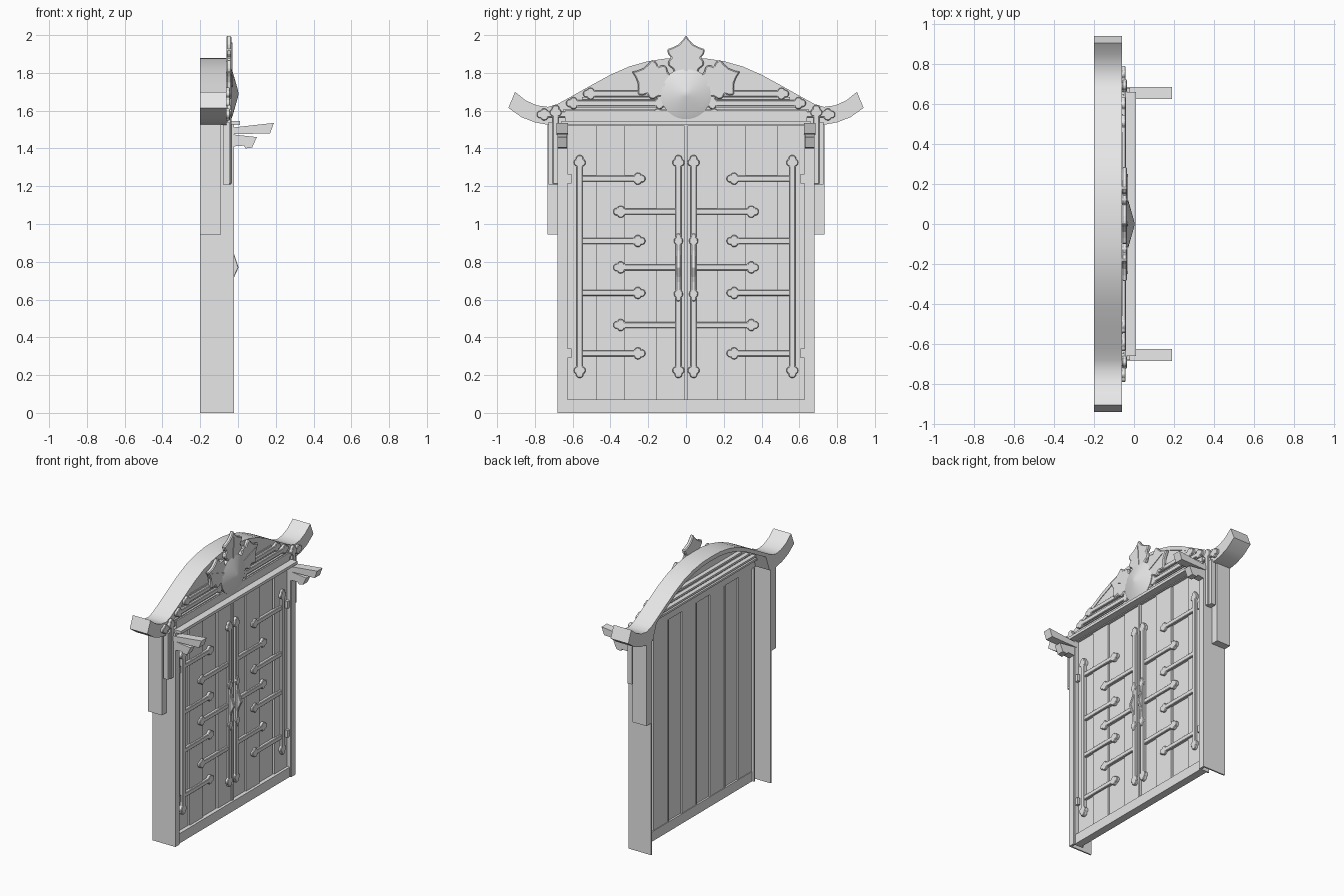
import bpy, bmesh, math
from mathutils import Vector, Matrix

old = bpy.data.objects.get("Cube")
if old:
    bpy.data.objects.remove(old, do_unlink=True)

GREY = (0.8, 0.8, 0.8, 1)
mat = bpy.data.materials.new("plain grey")
mat.use_nodes = True
mat.diffuse_color = GREY
mat.node_tree.nodes["Principled BSDF"].inputs["Base Color"].default_value = GREY


def finish(name, bm, bevel=0, smooth=False):
    bmesh.ops.recalc_face_normals(bm, faces=bm.faces)
    mesh = bpy.data.meshes.new(name)
    bm.to_mesh(mesh)
    bm.free()
    mesh.materials.append(mat)
    ob = bpy.data.objects.new(name, mesh)
    bpy.context.scene.collection.objects.link(ob)
    if bevel:
        mod = ob.modifiers.new("edge", "BEVEL")
        mod.width, mod.segments = bevel, 1
    if smooth:
        bpy.ops.object.select_all(action="DESELECT")
        ob.select_set(True)
        bpy.context.view_layer.objects.active = ob
        bpy.ops.object.shade_smooth_by_angle(angle=math.radians(35))
    return ob


def prism(name, outline, lo, hi, axis="x", **kw):
    """Extrude a (y, z) outline along x, or an (x, z) outline along y."""
    bm = bmesh.new()
    place = (lambda a, b: (lo, a, b)) if axis == "x" else (lambda a, b: (a, lo, b))
    face = bm.faces.new([bm.verts.new(place(a, b)) for a, b in outline])
    new = bmesh.ops.extrude_face_region(bm, geom=[face])["geom"]
    step = Vector((hi - lo, 0, 0) if axis == "x" else (0, hi - lo, 0))
    bmesh.ops.translate(bm, vec=step, verts=[g for g in new if isinstance(g, bmesh.types.BMVert)])
    return finish(name, bm, **kw)


def box(name, x, y, z, **kw):
    y = sorted(y)
    return prism(name, [(y[0], z[0]), (y[1], z[0]), (y[1], z[1]), (y[0], z[1])], *x, **kw)


# lobed strap end: distance from the tip, half width
LOBES = [(0, 0.008), (0.01, 0.019), (0.022, 0.02), (0.028, 0.03),
         (0.045, 0.032), (0.056, 0.025), (0.06, 0.016)]


def strap(name, start, end, x=(-0.06, -0.032), both=True, width=0.016):
    """Flat iron strap with a lobed tip at the end, or at both ends."""
    a, b = Vector(start), Vector(end)
    along = (b - a).normalized()
    side = Vector((-along.y, along.x))
    length = (b - a).length
    half = [(length - d, w * width / 0.016) for d, w in LOBES]
    if both:
        half += [(d, w * width / 0.016) for d, w in reversed(LOBES)]
    else:
        half.append((0, width))
    pts = [a + along * d + side * w for d, w in half]
    pts += [a + along * d - side * w for d, w in reversed(half)]
    return prism(name, [tuple(p) for p in pts], *x, bevel=0.004)


# door boards, alternately raised
for i in range(8):
    y0 = -0.64 + i * 0.16
    front = -0.05 if i % 2 else -0.058
    box(f"door_board_{i + 1}", (front - 0.022, front), (y0 + 0.004, y0 + 0.156), (0.06, 1.53))
for i in range(9):
    y0 = -0.64 + i * 0.16
    box(f"board_joint_{i + 1}", (-0.084, -0.064), (y0 - 0.006, y0 + 0.006), (0.06, 1.53))
box("door_sill", (-0.085, -0.03), (-0.64, 0.64), (0, 0.07))
box("door_header", (-0.085, -0.04), (-0.64, 0.64), (1.52, 1.60))
box("lintel_ledge", (-0.045, 0.01), (-0.66, 0.66), (1.525, 1.545))
box("meeting_strip", (-0.06, -0.042), (-0.008, 0.008), (0.07, 1.52))

for s, label in ((-1, "right"), (1, "left")):
    # side frame, open at the back
    box(f"{label}_jamb_wall", (-0.2, -0.02), (s * 0.67, s * 0.68), (0, 1.53))
    box(f"{label}_jamb_front", (-0.035, -0.02), (s * 0.635, s * 0.672), (0, 1.53))
    box(f"{label}_jamb_return", (-0.1, -0.025), (s * 0.628, s * 0.638), (0, 1.53))
    box(f"{label}_side_panel", (-0.2, -0.09), (s * 0.68, s * 0.733), (0.945, 1.54))
    box(f"{label}_side_strip", (-0.08, -0.045), (s * 0.68, s * 0.728), (1.21, 1.54))
    strap(f"{label}_corner_drop", (s * 0.69, 1.21), (s * 0.69, 1.63), x=(-0.06, -0.035), both=False)

    # upright straps and cross straps
    strap(f"{label}_outer_upright", (s * 0.563, 0.185), (s * 0.563, 1.365))
    strap(f"{label}_inner_upright", (s * 0.04, 0.185), (s * 0.04, 1.365))
    for z in (0.315, 0.635, 0.91, 1.24):
        strap(f"{label}_hinge_strap", (s * 0.563, z), (s * 0.215, z), both=False, x=(-0.06, -0.036))
    for z in (0.465, 0.77, 1.065):
        strap(f"{label}_centre_strap", (s * 0.04, z), (s * 0.385, z), both=False, x=(-0.06, -0.036))
    for z in (0.315, 1.24):
        box(f"{label}_hinge_knuckle", (-0.05, -0.03), (s * 0.605, s * 0.63), (z - 0.025, z + 0.025))

    # door handle on its plate
    strap(f"{label}_handle_plate", (s * 0.04, 0.59), (s * 0.04, 0.95), x=(-0.04, -0.026), width=0.012)
    prism(f"{label}_handle_grip", [(-0.035, 0.65), (-0.02, 0.72), (0.003, 0.77),
                                   (-0.02, 0.84), (-0.035, 0.89)],
          s * 0.04 - 0.01, s * 0.04 + 0.01, axis="y", bevel=0.003)

    # two-tier projecting bracket
    lo, hi = sorted((s * 0.625, s * 0.685))
    prism(f"{label}_bracket_upper", [(-0.035, 1.475), (0.17, 1.48), (0.19, 1.535), (-0.035, 1.51)],
          lo, hi, axis="y")
    prism(f"{label}_bracket_lower", [(-0.035, 1.41), (0.03, 1.415), (0.04, 1.40), (0.075, 1.405),
                                     (0.1, 1.46), (-0.035, 1.475)],
          lo + 0.004, hi - 0.004, axis="y")

    # gable scroll straps
    for inner, outer, z in ((0.11, 0.79, 1.58), (0.1, 0.635, 1.64), (0.1, 0.545, 1.69)):
        strap(f"{label}_gable_strap", (s * inner, z), (s * outer, z), x=(-0.07, -0.042))

# curved roof with flared solid eaves
TOP = [(0.0, 1.88), (0.1, 1.877), (0.2, 1.862), (0.3, 1.834), (0.4, 1.79), (0.51, 1.73),
       (0.62, 1.668), (0.68, 1.635), (0.73, 1.62), (0.79, 1.628), (0.85, 1.655), (0.905, 1.70)]
UNDER = [(0.94, 1.615), (0.87, 1.565), (0.8, 1.538), (0.73, 1.525), (0.66, 1.53), (0.62, 1.64),
         (0.51, 1.70), (0.4, 1.76), (0.3, 1.804), (0.2, 1.832), (0.1, 1.847)]


def mirrored(half):
    """Close a half outline that begins on the centre line."""
    return half + [(-y, z) for y, z in reversed(half) if y > 0]


bm = bmesh.new()
under_mid = [(0.0, 1.85)]
loop = mirrored(TOP + UNDER + under_mid)
prism("roof", loop, -0.2, -0.06, smooth=True)
bm.free()

# gable face and its stepped ledges
prism("gable_face", mirrored(TOP[:8] + [(0.68, 1.53)]), -0.09, -0.064)
for half, z, front in ((0.65, 1.60, -0.05), (0.62, 1.625, -0.054), (0.55, 1.665, -0.056), (0.46, 1.71, -0.058)):
    box("gable_ledge", (-0.12, front), (-half, half), (z - 0.007, z + 0.007))

# leaf crest: one lobed leaf turned three ways
LEAF = [(0.31, 0.0), (0.285, 0.016), (0.26, 0.04), (0.245, 0.07), (0.235, 0.1), (0.21, 0.095),
        (0.19, 0.078), (0.17, 0.095), (0.148, 0.093), (0.13, 0.068), (0.04, 0.04)]
CENTRE = Vector((0, 1.69))
for turn in (-68, 0, 68):
    rot = Matrix.Rotation(math.radians(turn), 2)
    pts = [(w, d) for d, w in LEAF] + [(-w, d) for d, w in reversed(LEAF) if w > 0]
    prism("crest_leaf", [tuple(CENTRE + rot @ Vector(p)) for p in pts], -0.062, -0.034, bevel=0.006)
    prism("crest_leaf_rib", [tuple(CENTRE + rot @ Vector(p)) for p in
                             ((-0.012, 0.1), (0.012, 0.1), (0, 0.27))], -0.04, -0.03)

# round boss in the middle of the crest
bm = bmesh.new()
profile = [(-0.06, 0.135), (-0.036, 0.135), (-0.028, 0.115), (-0.012, 0.06), (0.0, 0.018), (0.003, 0.0)]
verts = [bm.verts.new((x, r, CENTRE.y)) for x, r in profile]
edges = [bm.edges.new(pair) for pair in zip(verts, verts[1:])]
bmesh.ops.spin(bm, geom=verts + edges, cent=(0, 0, CENTRE.y), axis=(1, 0, 0),
               angle=math.tau, steps=40, use_duplicate=False)
bmesh.ops.remove_doubles(bm, verts=bm.verts, dist=0.0001)
finish("crest_boss", bm, smooth=True)
